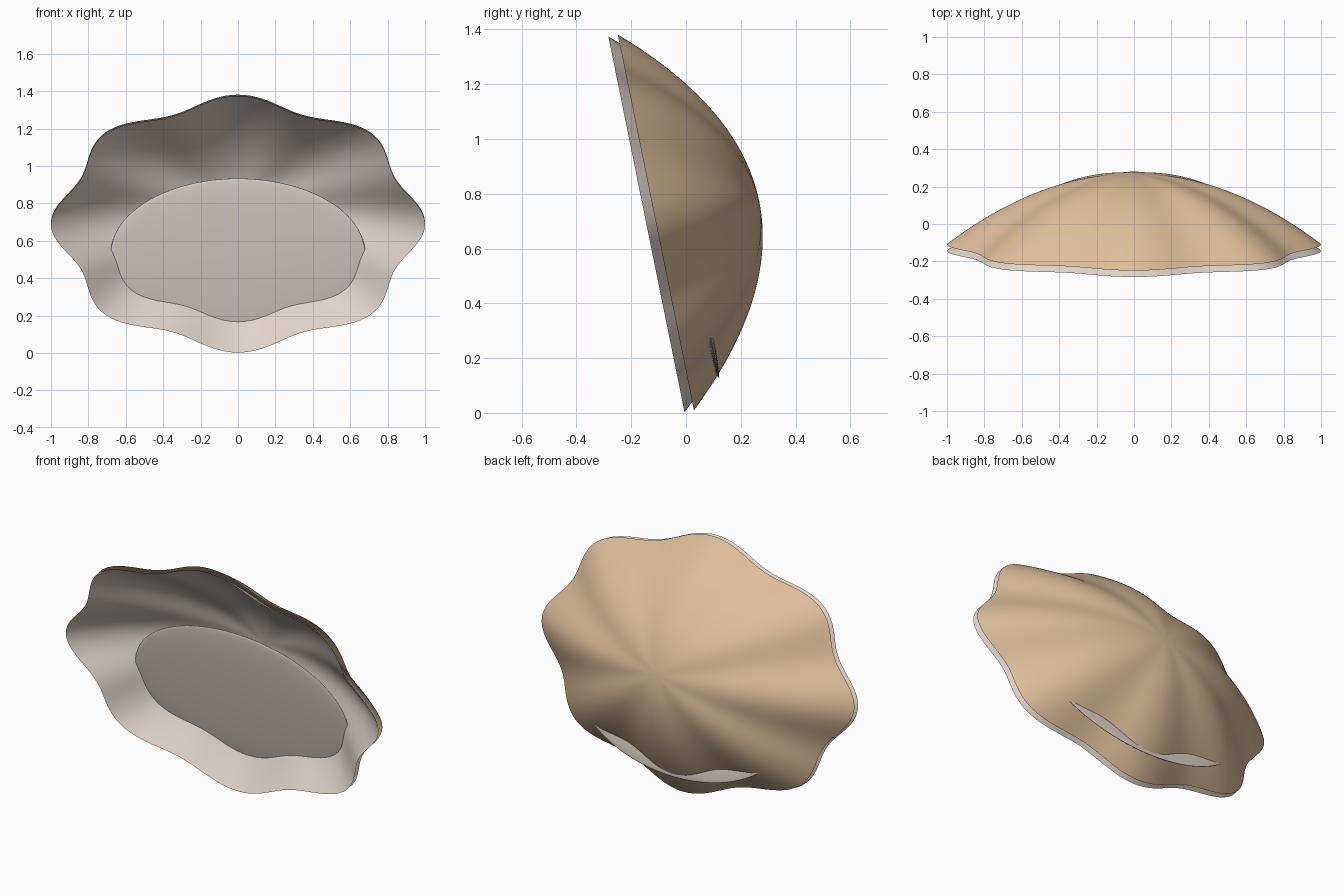
import bpy, bmesh, math
from mathutils import Matrix, Vector

if "Cube" in bpy.data.objects:
    bpy.data.objects.remove(bpy.data.objects["Cube"])

TILT = 0.2
RING, SEG = 32, 192
DEPTH, WAVE, SQUASH = 0.385, 0.047, 0.7
# local frame: x across, y along the rim plane (up), z towards the back of the shell
X = Vector((1, 0, 0))
U = Vector((0, -math.sin(TILT), math.cos(TILT)))
D = Vector((0, math.cos(TILT), math.sin(TILT)))


def place(center):
    m = Matrix((X, U, D)).transposed().to_4x4()
    m.translation = center
    return m


def material(name, color):
    m = bpy.data.materials.new(name)
    m.diffuse_color = (*color, 1)
    m.use_nodes = True
    m.node_tree.nodes["Principled BSDF"].inputs["Base Color"].default_value = m.diffuse_color
    return m


def finish(name, bm, mat, matrix):
    bm.transform(matrix)
    me = bpy.data.meshes.new(name)
    bm.to_mesh(me)
    bm.free()
    me.materials.append(mat)
    for p in me.polygons:
        p.use_smooth = True
    ob = bpy.data.objects.new(name, me)
    bpy.context.collection.objects.link(ob)
    return ob


def scalloped_dome(name, center, mat, inward):
    """Open parabolic dome with eight lobes running to its apex."""
    bm = bmesh.new()
    apex = bm.verts.new((0, 0, DEPTH))
    rings = []
    for i in range(1, RING + 1):
        t = i / RING
        ring = []
        for j in range(SEG):
            a = 2 * math.pi * j / SEG
            r = t * (1 + WAVE * math.cos(8 * a)) / (1 + WAVE)
            ring.append(bm.verts.new((r * math.cos(a), SQUASH * r * math.sin(a),
                                      DEPTH * (1 - t * t))))
        rings.append(ring)
    for j in range(SEG):
        k = (j + 1) % SEG
        bm.faces.new((apex, rings[0][j], rings[0][k]))
        for a, b in zip(rings, rings[1:]):
            bm.faces.new((a[j], b[j], b[k], a[k]))
    bm.normal_update()
    # local frame is left/right-handed dependent, so orient by the apex faces
    m = place(center)
    if (m.determinant() < 0) != inward:
        bmesh.ops.reverse_faces(bm, faces=bm.faces)
    return finish(name, bm, mat, m)


tan = material("warm tan", (0.72, 0.51, 0.32))
pale = material("pale pearl", (0.74, 0.65, 0.585))

# outer shell and the lining set slightly forward of it
rim_center = Vector((0, -0.11, 0.695))
scalloped_dome("outer_shell", rim_center, tan, False)
scalloped_dome("inner_lining", rim_center - 0.035 * D, pale, True)

# thin flattened pad inside, its lower edge poking through the shell
bm = bmesh.new()
bmesh.ops.create_uvsphere(bm, u_segments=96, v_segments=48, radius=1)
bm.transform(Matrix.Diagonal((0.68, 0.41, 0.02, 1)))
m = place(rim_center - 0.19 * U + 0.112 * D)
if m.determinant() < 0:
    bmesh.ops.reverse_faces(bm, faces=bm.faces)
finish("inner_pad", bm, pale, m)
